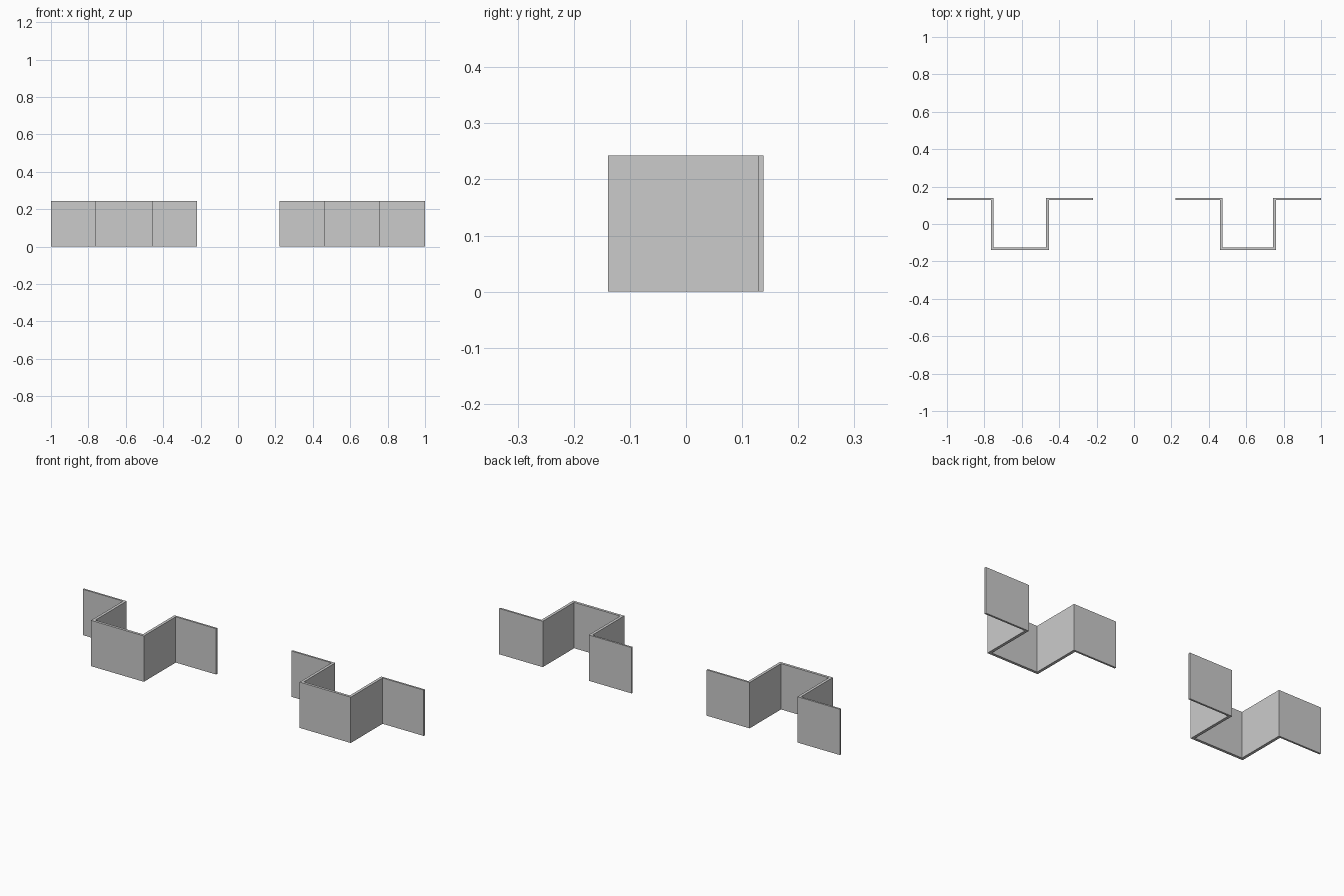
import bpy, bmesh

if "Cube" in bpy.data.objects:
    bpy.data.objects.remove(bpy.data.objects["Cube"])

HEIGHT = 0.243
FRONT, BACK = -0.139, 0.138
FLANGE_T, WALL_T, WEB_T = 0.010, 0.015, 0.014


def hat_bracket(name, x0, x1, x2, x3):
    """Hat-shaped strip: flange x0-x1, channel x1-x2, flange x2-x3."""
    profile = [
        (x0, BACK), (x0, BACK - FLANGE_T), (x1, BACK - FLANGE_T),
        (x1, FRONT), (x2, FRONT),
        (x2, BACK - FLANGE_T), (x3, BACK - FLANGE_T), (x3, BACK),
        (x2 - WALL_T, BACK), (x2 - WALL_T, FRONT + WEB_T),
        (x1 + WALL_T, FRONT + WEB_T), (x1 + WALL_T, BACK),
    ]
    bm = bmesh.new()
    face = bm.faces.new([bm.verts.new((x, y, 0)) for x, y in profile])
    top = bmesh.ops.extrude_face_region(bm, geom=[face], use_keep_orig=True)["geom"]
    verts = [g for g in top if isinstance(g, bmesh.types.BMVert)]
    bmesh.ops.translate(bm, verts=verts, vec=(0, 0, HEIGHT))
    bmesh.ops.recalc_face_normals(bm, faces=bm.faces)
    mesh = bpy.data.meshes.new(name)
    bm.to_mesh(mesh)
    bm.free()
    obj = bpy.data.objects.new(name, mesh)
    bpy.context.collection.objects.link(obj)


# Two folded brackets, the left one slightly wider
hat_bracket("left_bracket", -1.0, -0.765, -0.455, -0.218)
hat_bracket("right_bracket", 0.223, 0.459, 0.759, 1.0)
